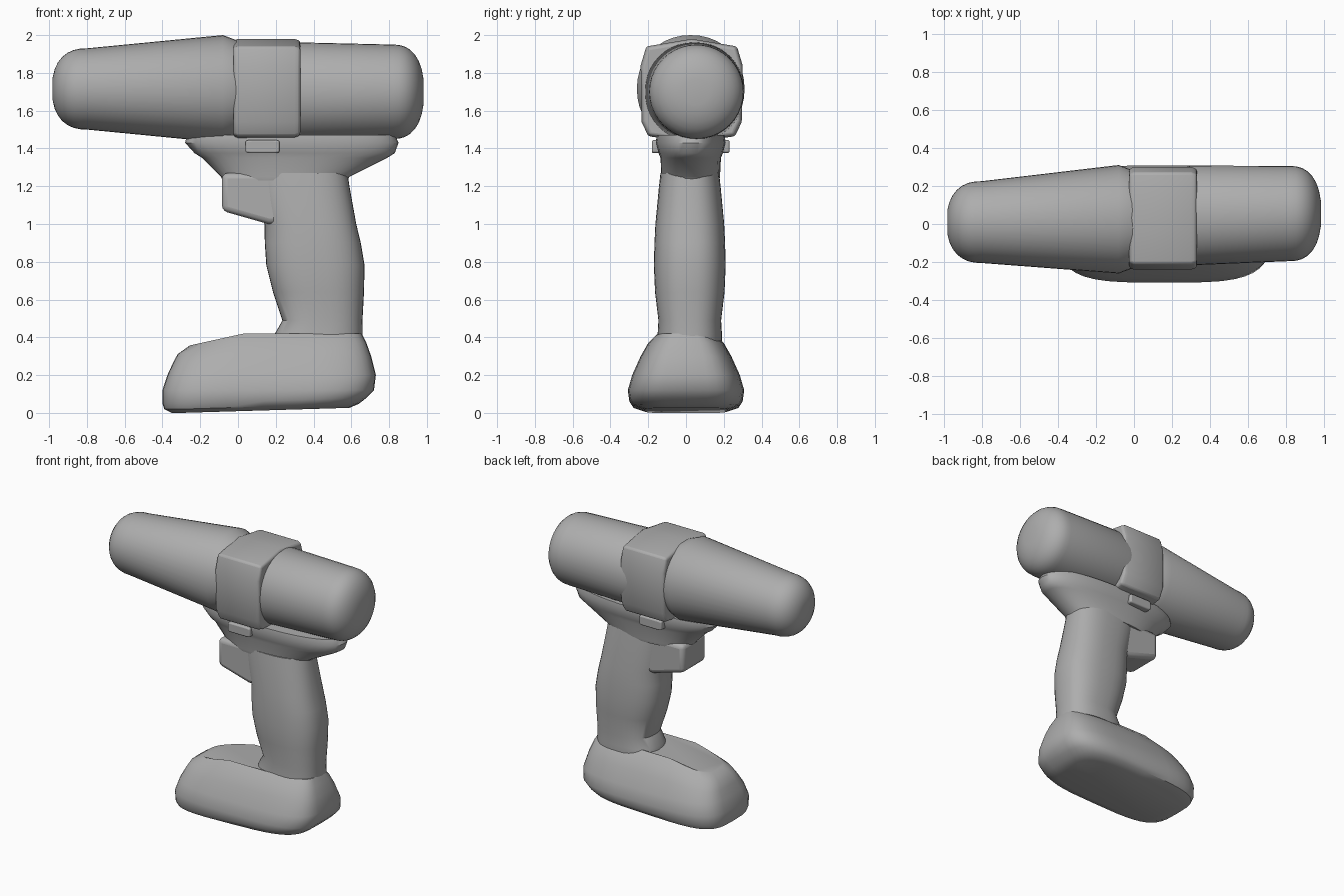
import bpy, bmesh, math

cube = bpy.data.objects.get("Cube")
if cube:
    bpy.data.objects.remove(cube, do_unlink=True)

grey = bpy.data.materials.new("plain_grey")
grey.use_nodes = True
grey.diffuse_color = (.42, .42, .42, 1)
shader = grey.node_tree.nodes["Principled BSDF"]
shader.inputs["Base Color"].default_value = grey.diffuse_color


def place(axis, along, first, second):
    """Turn a distance along an axis and two across it into a point."""
    if axis == "x":
        return (along, first, second)
    if axis == "y":
        return (first, along, second)
    return (first, second, along)


def oval(centre_a, half_a, centre_b, half_b, power):
    """Superellipse outline; a higher power gives squarer corners."""
    points = []
    count = 40
    for step in range(count):
        angle = math.tau * step / count
        cosine, sine = math.cos(angle), math.sin(angle)
        across = math.copysign(abs(cosine) ** (2 / power), cosine)
        up = math.copysign(abs(sine) ** (2 / power), sine)
        points.append((centre_a + half_a * across, centre_b + half_b * up))
    return points


def loft(name, axis, outlines, bevel=0):
    """Skin a list of (distance, outline) sections and cap both ends."""
    bm = bmesh.new()
    rings = []
    for along, outline in outlines:
        rings.append([bm.verts.new(place(axis, along, *point)) for point in outline])
    for low, high in zip(rings, rings[1:]):
        for i in range(len(low)):
            bm.faces.new((low[i - 1], low[i], high[i], high[i - 1]))
    bm.faces.new(rings[0])
    bm.faces.new(rings[-1])
    bmesh.ops.recalc_face_normals(bm, faces=bm.faces)
    mesh = bpy.data.meshes.new(name)
    bm.to_mesh(mesh)
    bm.free()
    mesh.materials.append(grey)
    obj = bpy.data.objects.new(name, mesh)
    bpy.context.collection.objects.link(obj)
    if bevel:
        soften = obj.modifiers.new("soft_edges", "BEVEL")
        soften.width = bevel
        soften.segments = 3
    bpy.ops.object.select_all(action="DESELECT")
    obj.select_set(True)
    bpy.context.view_layer.objects.active = obj
    bpy.ops.object.shade_smooth_by_angle(angle=math.radians(38))
    return obj


def upright(name, sections, centre_y, power):
    """Loft upward through (height, centre x, half length, half width)."""
    return loft(name, "z", [(height, oval(centre_x, length, centre_y, width, power))
                            for height, centre_x, length, width in sections])


def barrel(name, tip, shoulder, join, tail, shoulder_y, join_y, centre_z, small, large):
    """Round body with a domed tip, a taper and a tucked-in tail."""
    outlines = []
    steps = 8
    squareness = 2.4
    for step in range(1, steps + 1):
        reach = max(0, math.cos(step / steps * math.pi / 2))
        radius = small * (1 - reach ** squareness) ** (1 / squareness)
        outlines.append((shoulder + (tip - shoulder) * reach,
                         oval(shoulder_y, radius, centre_z, radius, 2)))
    for along, radius in ((join, large), (tail, large - .03)):
        outlines.append((along, oval(join_y, radius, centre_z, radius, 2.1)))
    loft(name, "x", outlines)


# Two round bodies, one on each side of the middle block
barrel("front_barrel", tip=-.985, shoulder=-.8, join=-.08, tail=0,
       shoulder_y=.01, join_y=.025, centre_z=1.715, small=.215, large=.285)
barrel("rear_housing", tip=.985, shoulder=.82, join=.3, tail=.2,
       shoulder_y=.055, join_y=.045, centre_z=1.7, small=.25, large=.262)

# Angular middle block, mirrored across its own centre line
half_block = [(0, .27), (.24, .23), (.27, .13), (.265, -.17), (.23, -.245), (0, -.28)]
full_block = half_block + [(-across, up) for across, up in half_block[-2:0:-1]]


def block_section(scale):
    return [(.03 + across * scale, 1.71 + up * scale) for across, up in full_block]


loft("middle_block", "x", [(-.025, block_section(.96)), (0, block_section(1)),
                           (.3, block_section(1)), (.33, block_section(.96))], bevel=.012)

# Flared collar under the body
upright("collar", [(1.23, .25, .33, .15),
                   (1.25, .25, .34, .155),
                   (1.35, .3, .49, .16),
                   (1.375, .3, .53, .17),
                   (1.43, .285, .565, .185),
                   (1.47, .28, .55, .18)], centre_y=.025, power=2.3)

# Cross switch showing on both sides
switch = oval(.13, .09, 1.41, .035, power=8)
loft("side_switch", "y", [(-.18, switch), (.23, switch)], bevel=.015)

# Trigger with a sloping underside
trigger = [(-.085, 1.27), (-.085, 1.07), (.16, 1), (.32, 1), (.32, 1.27)]
loft("trigger", "y", [(-.115, trigger), (.155, trigger)], bevel=.03)

# Curved grip, narrowing to a flared foot
upright("grip", [(1.27, .32, .26, .155),
                 (1.2, .335, .255, .163),
                 (1, .383, .243, .182),
                 (.9, .396, .254, .187),
                 (.78, .41, .26, .19),
                 (.64, .426, .241, .184),
                 (.49, .447, .212, .166),
                 (.42, .428, .232, .17),
                 (.38, .425, .235, .17)], centre_y=.02, power=2.5)

# Battery pack: wide near the floor, leaning in toward the top
pack = upright("battery_pack", [(0, .12, .47, .22),
                                (.02, .125, .515, .28),
                                (.05, .14, .54, .3),
                                (.12, .16, .56, .308),
                                (.2, .178, .552, .285),
                                (.3, .18, .525, .24),
                                (.37, .18, .5, .2),
                                (.42, .2, .455, .15)], centre_y=0, power=3.8)

# Slope the pack's top down toward the front and lift its rear underside
for vertex in pack.data.vertices:
    spot = vertex.co
    if spot.z > .2:
        spot.z -= max(0, .03 - spot.x) * (spot.z - .2)
    elif spot.z < .1:
        spot.z += max(0, spot.x + .3) * .03
